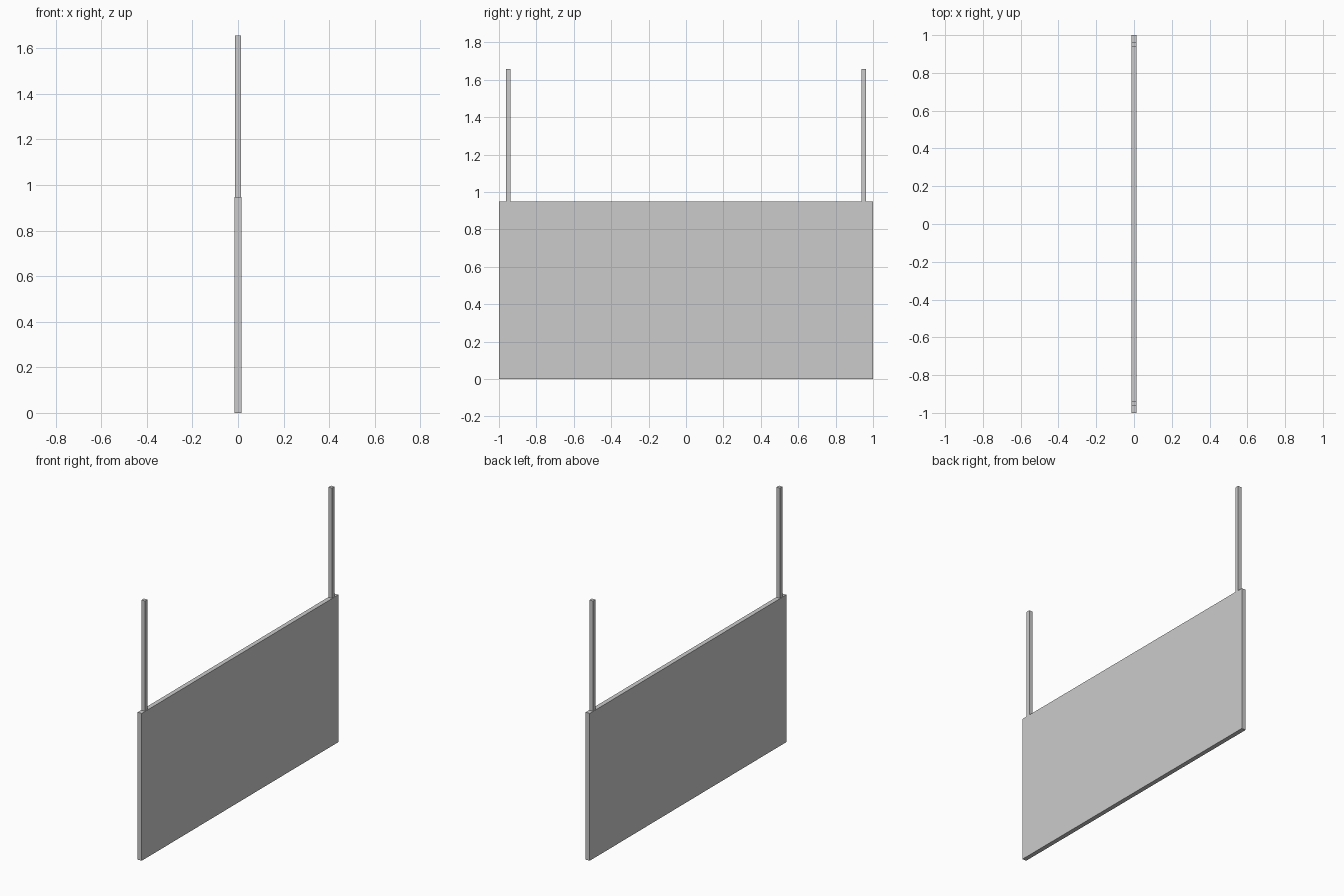
import bpy

if "Cube" in bpy.data.objects:
    bpy.data.objects.remove(bpy.data.objects["Cube"])


def box(name, lo, hi):
    """Axis-aligned box between two corners."""
    bpy.ops.mesh.primitive_cube_add(size=1, location=[(a + b) / 2 for a, b in zip(lo, hi)])
    ob = bpy.context.object
    ob.name = name
    ob.scale = [b - a for a, b in zip(lo, hi)]
    bpy.ops.object.transform_apply(location=False, rotation=False, scale=True)
    return ob


PANEL_T, PANEL_H = 0.029, 0.948
POST_W, POST_TOP, POST_Y = 0.025, 1.657, 0.951

# Large flat board
box("board_panel", (-PANEL_T / 2, -1, 0), (PANEL_T / 2, 1, PANEL_H))

# Square hanging posts near both ends
h = POST_W / 2
for side, label in ((-1, "front"), (1, "back")):
    y = side * POST_Y
    box(f"{label}_hanging_post", (-h, y - h, PANEL_H), (h, y + h, POST_TOP))
